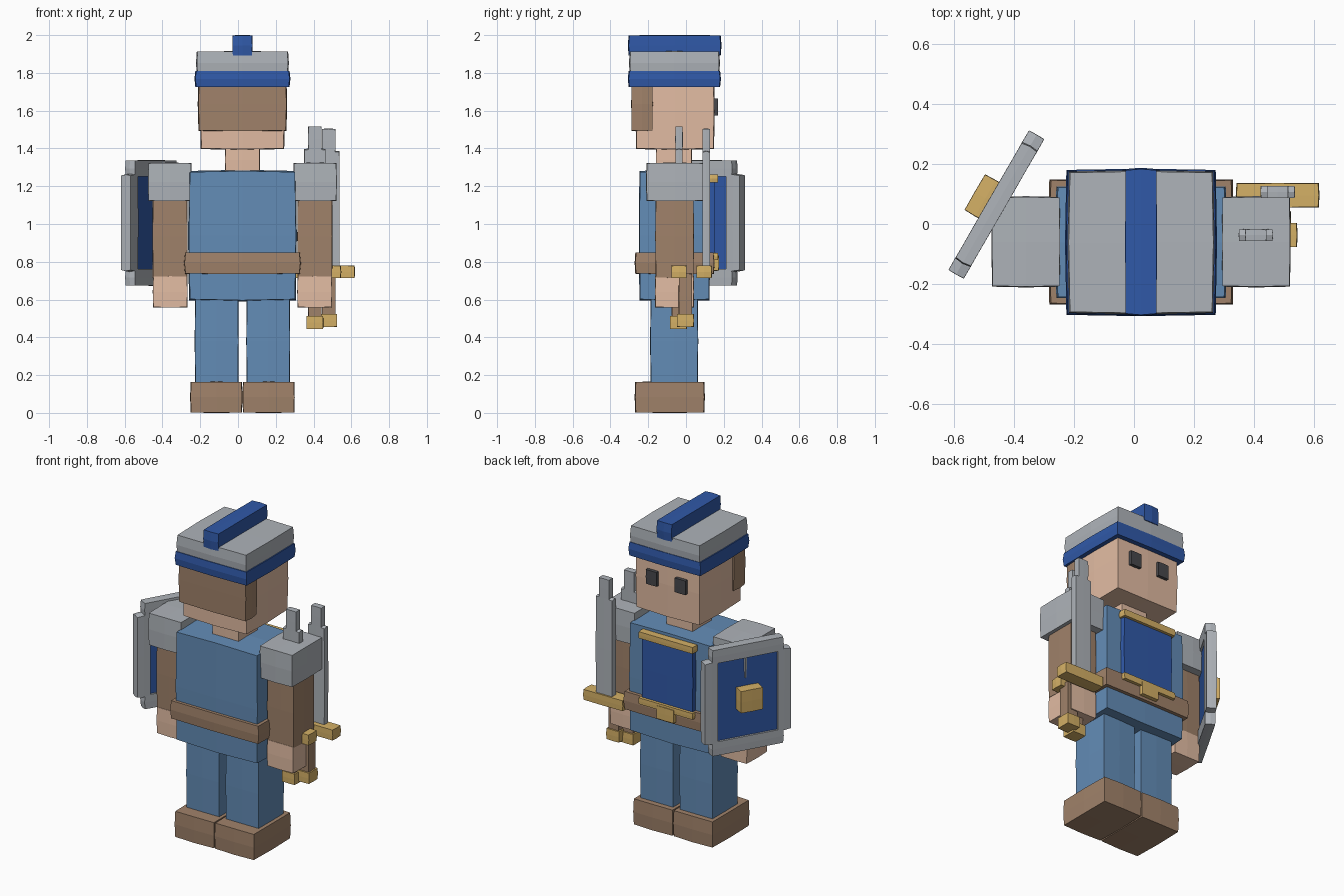
import bpy, bmesh, math
from mathutils import Vector

if "Cube" in bpy.data.objects:
    bpy.data.objects.remove(bpy.data.objects["Cube"])


def material(name, r, g, b):
    def lin(c):
        c /= 255
        return c / 12.92 if c <= 0.04045 else ((c + 0.055) / 1.055) ** 2.4
    m = bpy.data.materials.new(name)
    m.diffuse_color = (lin(r), lin(g), lin(b), 1)
    m.use_nodes = True
    m.node_tree.nodes["Principled BSDF"].inputs["Base Color"].default_value = m.diffuse_color
    return m


CLOTH = material("cloth_blue", 99, 140, 182)
ROYAL = material("royal_blue", 48, 89, 168)
BROWN = material("leather_brown", 160, 130, 106)
SKIN = material("skin", 226, 188, 163)
STEEL = material("steel_grey", 174, 179, 185)
GOLD = material("gold", 212, 176, 102)
DARK = material("dark_grey", 72, 72, 76)

CX = 0.0235   # body mirror plane


def box(name, mat, x, y, z, bulge=0.035, origin=(0, 0, 0), turn=0.0):
    """Slightly pillowed box from (min, max) ranges."""
    mid = Vector([(a + b) / 2 for a, b in (x, y, z)])
    half = [(b - a) / 2 for a, b in (x, y, z)]
    bm = bmesh.new()
    bmesh.ops.create_cube(bm, size=2)
    bmesh.ops.subdivide_edges(bm, edges=bm.edges[:], cuts=1, use_grid_fill=True)
    for v in bm.verts:
        ext = [abs(c) > 0.5 for c in v.co]
        co = Vector()
        for i in range(3):
            others = sum(ext) - ext[i]
            co[i] = v.co[i] * half[i] * (1 - bulge * others / 2)
        v.co = co + mid
    bmesh.ops.recalc_face_normals(bm, faces=bm.faces[:])
    me = bpy.data.meshes.new(name)
    bm.to_mesh(me)
    bm.free()
    me.materials.append(mat)
    ob = bpy.data.objects.new(name, me)
    ob.location = origin
    ob.rotation_euler = (0, 0, turn)
    bpy.context.collection.objects.link(ob)
    return ob


def centred(half, c=CX):
    return (c - half, c + half)


def pair(name, mat, inner, outer, y, z):
    """Left and right copies about the body plane."""
    box(name + "_right", mat, (CX + inner, CX + outer), y, z)
    box(name + "_left", mat, (CX - outer, CX - inner), y, z)


# Legs, shoes, arms
pair("shoe", BROWN, 0.0, 0.277, (-0.272, 0.1), (0, 0.166))
pair("leg", CLOTH, 0.02, 0.253, (-0.19, 0.065), (0.15, 0.61))
pair("sleeve", BROWN, 0.29, 0.477, (-0.163, 0.042), (0.71, 1.16))
pair("hand", SKIN, 0.29, 0.475, (-0.165, 0.043), (0.557, 0.725))
pair("shoulder_plate", STEEL, 0.269, 0.5, (-0.212, 0.093), (1.12, 1.325))

# Torso, belt and chest panel
box("torso", CLOTH, centred(0.288), (-0.25, 0.128), (0.59, 1.287))
box("belt", BROWN, centred(0.312), (-0.272, 0.152), (0.735, 0.85))
box("chest_panel", ROYAL, centred(0.18), (0.1, 0.152), (0.82, 1.24))
box("chest_trim_top", GOLD, centred(0.192), (0.105, 0.17), (1.22, 1.262))
box("chest_trim_bottom", GOLD, centred(0.192), (0.105, 0.17), (0.808, 0.848))
box("belt_buckle", GOLD, centred(0.06), (0.13, 0.174), (0.752, 0.835))

# Head and hair
box("neck", SKIN, centred(0.093), (-0.16, 0.032), (1.26, 1.42))
box("head", SKIN, centred(0.225), (-0.268, 0.152), (1.393, 1.8))
box("hair", BROWN, centred(0.237), (-0.29, -0.175), (1.49, 1.78))
for side, s in (("right", 1), ("left", -1)):
    box("eye_" + side, DARK, centred(0.038, CX + s * 0.1), (0.135, 0.169), (1.574, 1.665))

# Helmet
box("helmet_band", ROYAL, centred(0.254), (-0.308, 0.185), (1.725, 1.812))
box("helmet_cap", STEEL, centred(0.246), (-0.302, 0.18), (1.79, 1.915))
box("helmet_crest", ROYAL, centred(0.053), (-0.308, 0.188), (1.89, 2.0))


# Two swords held on the right side
def sword(name, x, blade_y, guard_y, grip_y, dz):
    box(name + "_blade", STEEL, centred(0.058, x), centred(0.02, blade_y), (0.74, 1.403 + dz))
    box(name + "_tip", STEEL, centred(0.036, x), centred(0.02, blade_y), (1.38, 1.517 + dz))
    box(name + "_guard", GOLD, centred(0.14, x), centred(0.041, guard_y), (0.713, 0.78))
    box(name + "_grip", BROWN, centred(0.036, x), centred(0.036, grip_y), (0.49, 0.74))
    box(name + "_pommel", GOLD, centred(0.045, x), centred(0.045, grip_y), (0.443 - dz, 0.513 - dz))


sword("inner_sword", 0.407, -0.037, -0.037, -0.04, 0.0)
sword("outer_sword", 0.48, 0.107, 0.096, -0.003, -0.012)

# Shield: local x runs along its width, local y points outward
PLACE = dict(origin=(-0.46, 0.065, 0), turn=math.radians(60))
box("shield_panel", ROYAL, (-0.2, 0.2), (-0.017, 0.017), (0.74, 1.27), 0.01, **PLACE)
for side, s in (("front", -1), ("rear", 1)):
    box("shield_rim_" + side, STEEL, centred(0.042, s * 0.228), (-0.03, 0.03), (0.747, 1.266), **PLACE)
box("shield_rim_top", STEEL, (-0.228, 0.228), (-0.03, 0.03), (1.25, 1.338), **PLACE)
box("shield_rim_bottom", STEEL, (-0.228, 0.228), (-0.03, 0.03), (0.673, 0.762), **PLACE)
box("shield_boss", GOLD, (-0.07, 0.07), (0.0, 0.084), (0.935, 1.075), **PLACE)
